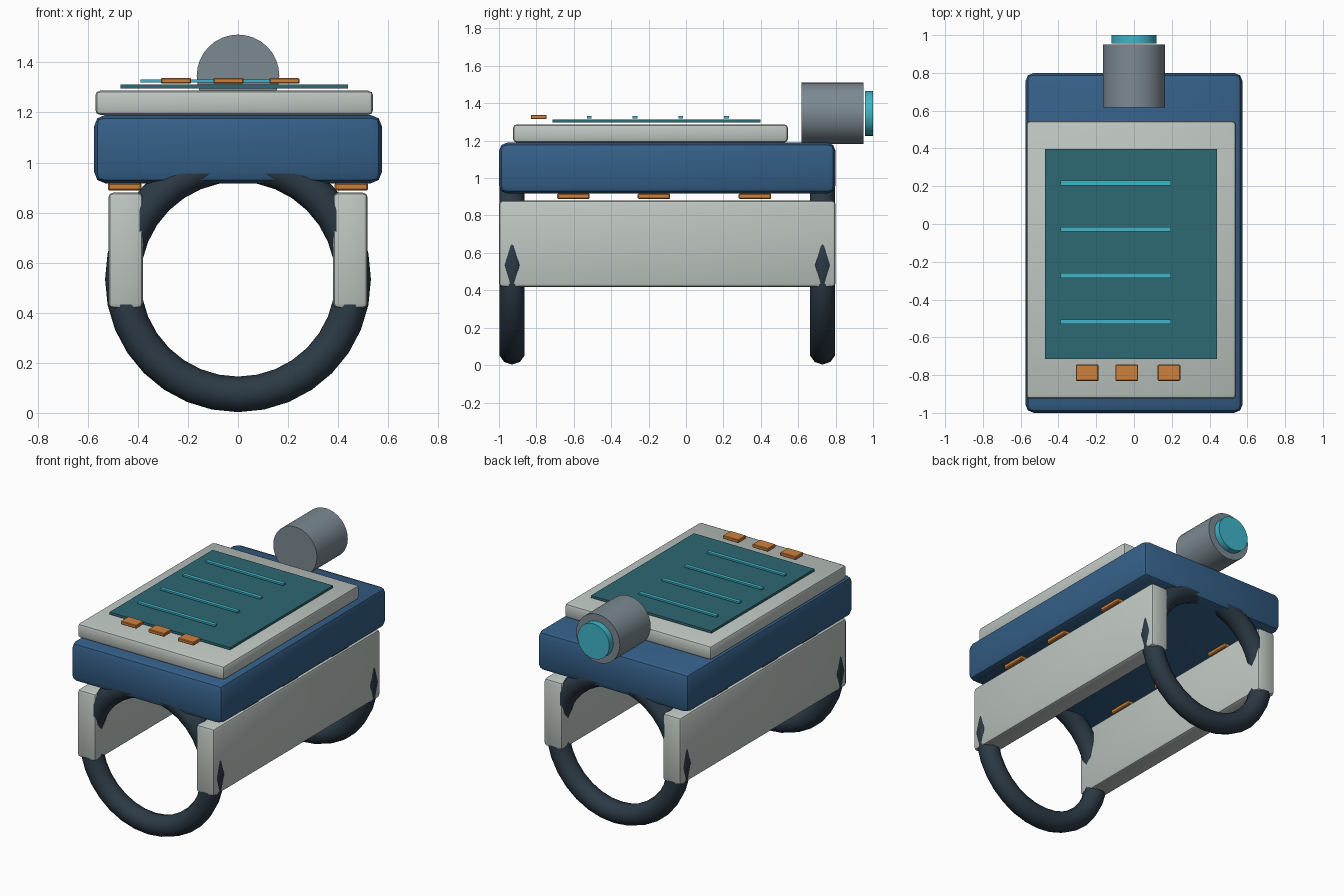
import bpy, math

if "Cube" in bpy.data.objects:
    bpy.data.objects.remove(bpy.data.objects["Cube"])


def material(name, rgb):
    m = bpy.data.materials.new(name)
    m.diffuse_color = (*rgb, 1)
    m.use_nodes = True
    m.node_tree.nodes["Principled BSDF"].inputs["Base Color"].default_value = m.diffuse_color
    return m


BLUE = material("body blue", (0.035, 0.115, 0.245))
IVORY = material("pale grey", (0.52, 0.57, 0.54))
DARK = material("dark slate", (0.025, 0.042, 0.06))
TEAL = material("screen teal", (0.027, 0.14, 0.17))
CYAN = material("bright cyan", (0.05, 0.46, 0.58))
ORANGE = material("orange", (0.61, 0.22, 0.045))
STEEL = material("steel grey", (0.2, 0.25, 0.285))


def finish(ob, name, mat, angle=35):
    ob.name = name
    ob.data.materials.append(mat)
    bpy.ops.object.shade_smooth_by_angle(angle=math.radians(angle))
    return ob


def box(name, mat, x, y, z, bevel=0.0, segments=2):
    """Box spanning the given (min, max) ranges, with rounded edges."""
    centre = [(a + b) / 2 for a, b in (x, y, z)]
    bpy.ops.mesh.primitive_cube_add(size=1, location=centre)
    ob = bpy.context.object
    ob.scale = [b - a for a, b in (x, y, z)]
    bpy.ops.object.transform_apply(location=False, rotation=False, scale=True)
    if bevel:
        mod = ob.modifiers.new("rounded edges", 'BEVEL')
        mod.width = bevel
        mod.segments = segments
        bpy.ops.object.modifier_apply(modifier=mod.name)
    return finish(ob, name, mat, 25)


def barrel(name, mat, radius, y, z):
    """Cylinder lying along y."""
    bpy.ops.mesh.primitive_cylinder_add(
        vertices=32, radius=radius, depth=y[1] - y[0],
        location=(0, sum(y) / 2, z), rotation=(math.pi / 2, 0, 0))
    return finish(bpy.context.object, name, mat)


# Main body and face plate
box("body", BLUE, (-0.575, 0.575), (-1.0, 0.8), (0.917, 1.19), 0.045)
box("face_plate", IVORY, (-0.57, 0.54), (-0.925, 0.545), (1.19, 1.287), 0.02)

# Screen with display lines
box("screen", TEAL, (-0.47, 0.44), (-0.715, 0.397), (1.296, 1.312))
for i in range(4):
    y = 0.217 - 0.245 * i
    box(f"display_line_{i + 1}", CYAN, (-0.39, 0.197),
        (y - 0.0125, y + 0.0125), (1.319, 1.331))

# Control buttons
for i, x in enumerate((-0.248, -0.038, 0.185)):
    box(f"button_{i + 1}", ORANGE, (x - 0.06, x + 0.06),
        (-0.83, -0.745), (1.315, 1.338), 0.004, 1)

# Lamp barrel and lens at the rear
barrel("lamp_barrel", STEEL, 0.165, (0.617, 0.95), 1.346)
barrel("lamp_lens", CYAN, 0.12, (0.956, 1.0), 1.346)

# Side rails with contact pads on top
for side, s in (("left", -1), ("right", 1)):
    box(f"{side}_rail", IVORY, sorted((s * 0.38, s * 0.518)),
        (-1.0, 0.8), (0.418, 0.88), 0.02)
    for i, y in enumerate((-0.602, -0.172, 0.368)):
        box(f"{side}_pad_{i + 1}", ORANGE, sorted((s * 0.385, s * 0.52)),
            (y - 0.087, y + 0.087), (0.888, 0.918), 0.006, 1)

# Wrist rings at both ends
for name, y in (("front_ring", -0.93), ("rear_ring", 0.73)):
    bpy.ops.mesh.primitive_torus_add(
        major_radius=0.46, minor_radius=0.071, major_segments=32,
        minor_segments=10, location=(0, y, 0.534),
        rotation=(math.pi / 2, 0, 0))
    finish(bpy.context.object, name, DARK, 45)
